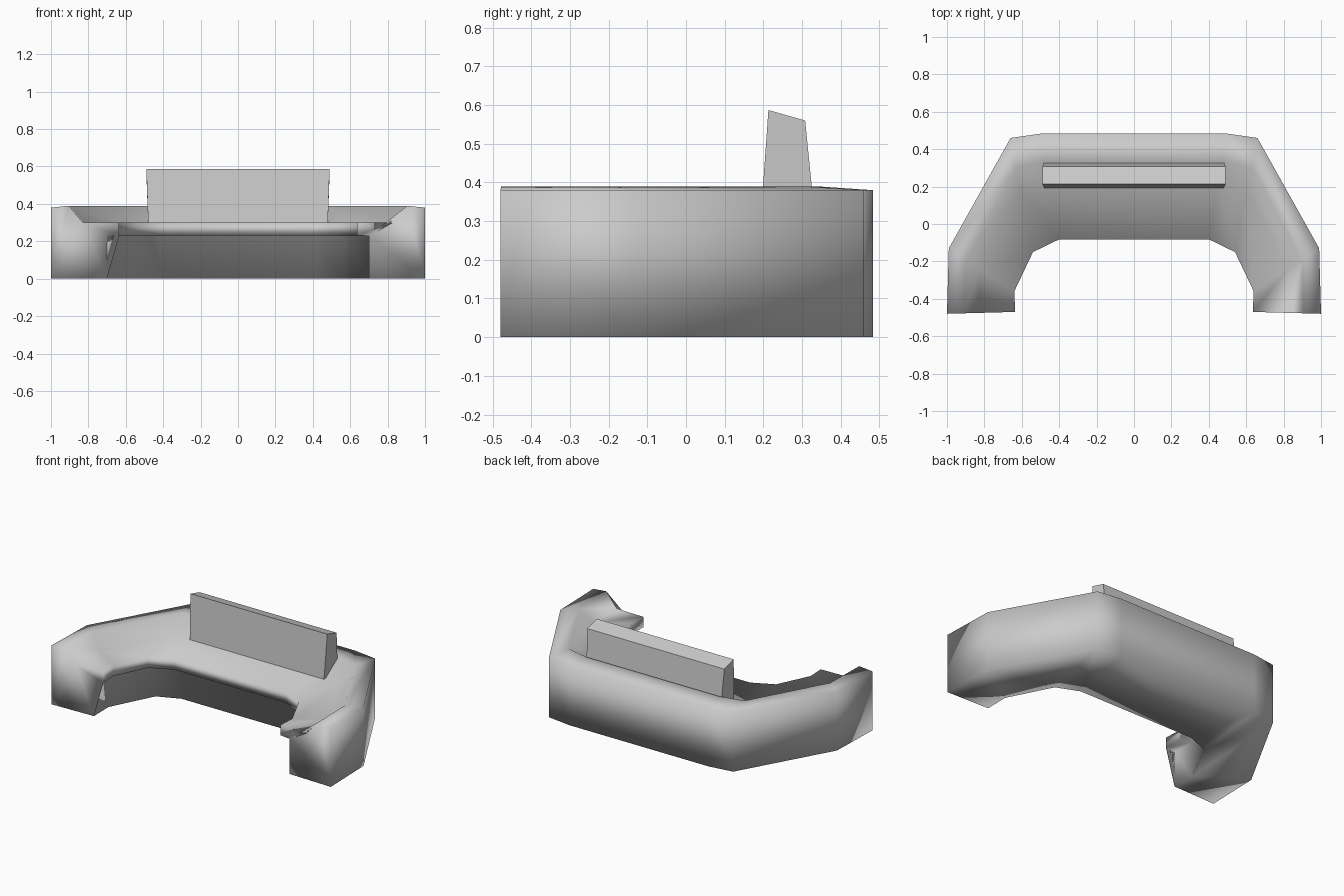
import bpy, bmesh
from mathutils import Vector

if "Cube" in bpy.data.objects:
    bpy.data.objects.remove(bpy.data.objects["Cube"])

def add_object(name, bm):
    bmesh.ops.recalc_face_normals(bm, faces=bm.faces)
    mesh = bpy.data.meshes.new(name)
    bm.to_mesh(mesh)
    bm.free()
    obj = bpy.data.objects.new(name, mesh)
    bpy.context.collection.objects.link(obj)
    return obj

def loft(bm, sections):
    # skin consecutive closed sections and cap both ends
    rings = [[bm.verts.new(p) for p in s] for s in sections]
    n = len(rings[0])
    for a, b in zip(rings, rings[1:]):
        for i in range(n):
            j = (i + 1) % n
            bm.faces.new((a[i], a[j], b[j], b[i]))
    caps = [bm.faces.new(rings[0]), bm.faces.new(rings[-1])]
    bmesh.ops.triangulate(bm, faces=caps)

# U-shaped bench: stations given as outer and inner plan points, left half
stations = [((-1.0, -0.48), (-0.635, -0.47)),
            ((-0.99, -0.13), (-0.64, -0.36)),
            ((-0.66, 0.46), (-0.54, -0.15)),
            ((-0.50, 0.483), (-0.40, -0.082))]
stations += [((-o[0], o[1]), (-i[0], i[1])) for o, i in reversed(stations)]

# Cross-section: fraction from outer to inner edge, height
profile = [(0, 0), (0, 0.38), (0.26, 0.39), (0.47, 0.30),
           (1.0, 0.30), (1.0, 0.232), (0.82, 0.228), (0.82, 0)]

bm = bmesh.new()
sections = []
for outer, inner in stations:
    o, i = Vector(outer), Vector(inner)
    sections.append([(*o.lerp(i, t), z) for t, z in profile])
loft(bm, sections)
bench = add_object("curved_bench", bm)
for p in bench.data.polygons:
    p.use_smooth = True

# Raised tapered backrest in the middle
back_profile = [(0.192, 0.29), (0.213, 0.587), (0.308, 0.56), (0.335, 0.29)]
bm = bmesh.new()
loft(bm, [[(s * (0.49 if z > 0.4 else 0.48), y, z) for y, z in back_profile]
          for s in (-1, 1)])
add_object("backrest", bm)
